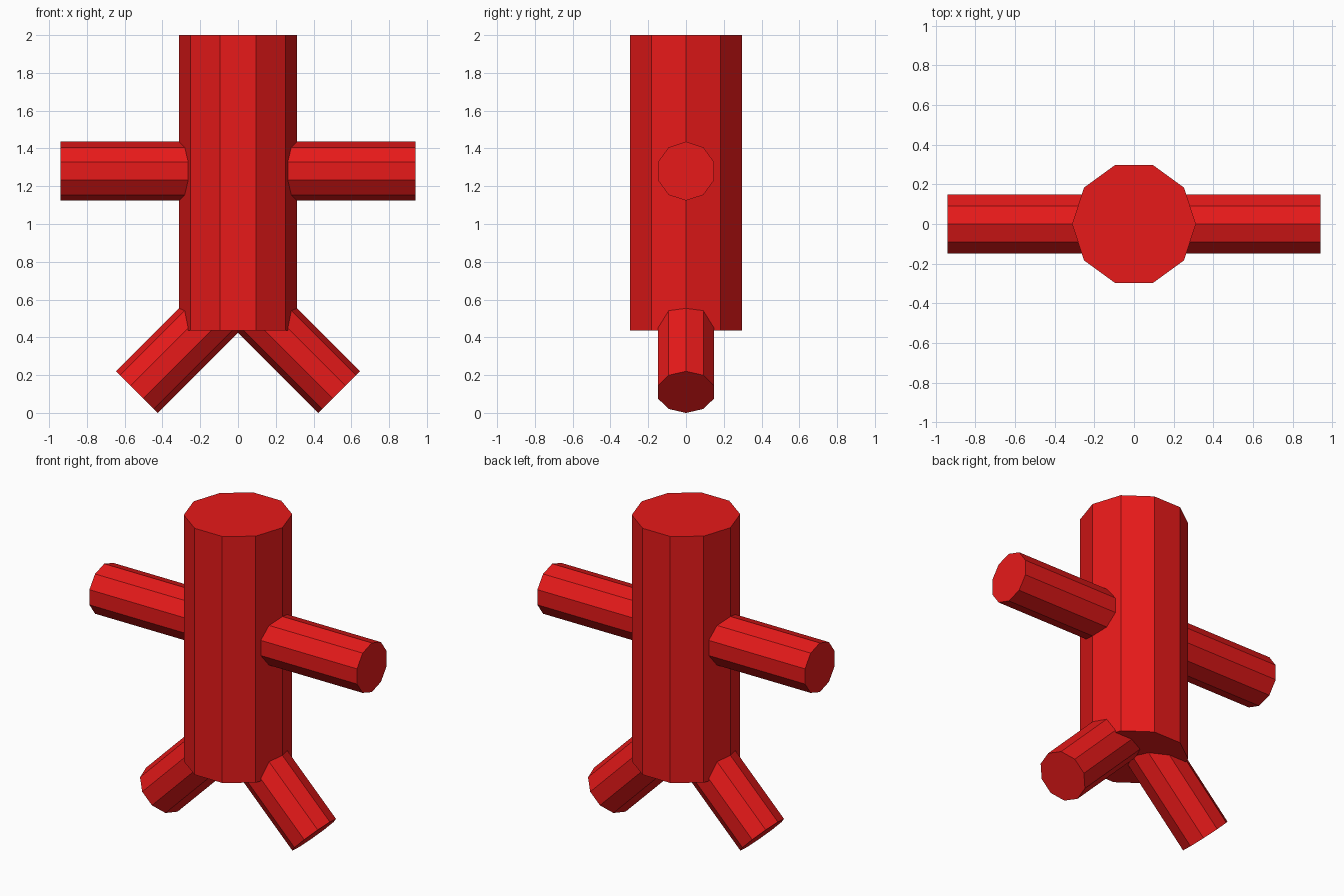
import bpy, bmesh
from math import pi
from mathutils import Matrix, Vector

if "Cube" in bpy.data.objects:
    bpy.data.objects.remove(bpy.data.objects["Cube"])

red = bpy.data.materials.new("red")
red.diffuse_color = (0.8, 0.01, 0.01, 1)
red.use_nodes = True
red.node_tree.nodes["Principled BSDF"].inputs["Base Color"].default_value = red.diffuse_color


def rod(name, start, end, radius):
    """Ten-sided capped cylinder between two points in the XZ plane, a corner edge lying in that plane."""
    a, b = Vector(start), Vector(end)
    axis = b - a
    tilt = Vector((0, 0, 1)).rotation_difference(axis.normalized()).to_matrix().to_4x4()
    matrix = Matrix.Translation((a + b) / 2) @ tilt @ Matrix.Rotation(pi / 2, 4, 'Z')
    bm = bmesh.new()
    bmesh.ops.create_cone(bm, cap_ends=True, segments=10, radius1=radius,
                          radius2=radius, depth=axis.length, matrix=matrix)
    mesh = bpy.data.meshes.new(name)
    bm.to_mesh(mesh)
    bm.free()
    mesh.materials.append(red)
    obj = bpy.data.objects.new(name, mesh)
    bpy.context.collection.objects.link(obj)
    return obj


# Thick upright body
rod("body", (0, 0, 0.435), (0, 0, 2), 0.312)

# Arms and splayed legs on both sides
for side, s in (("left", -1), ("right", 1)):
    rod(side + "_arm", (0, 0, 1.28), (s * 0.94, 0, 1.28), 0.156)
    rod(side + "_leg", (s * 0.045, 0, 0.60), (s * 0.535, 0, 0.11), 0.156)
